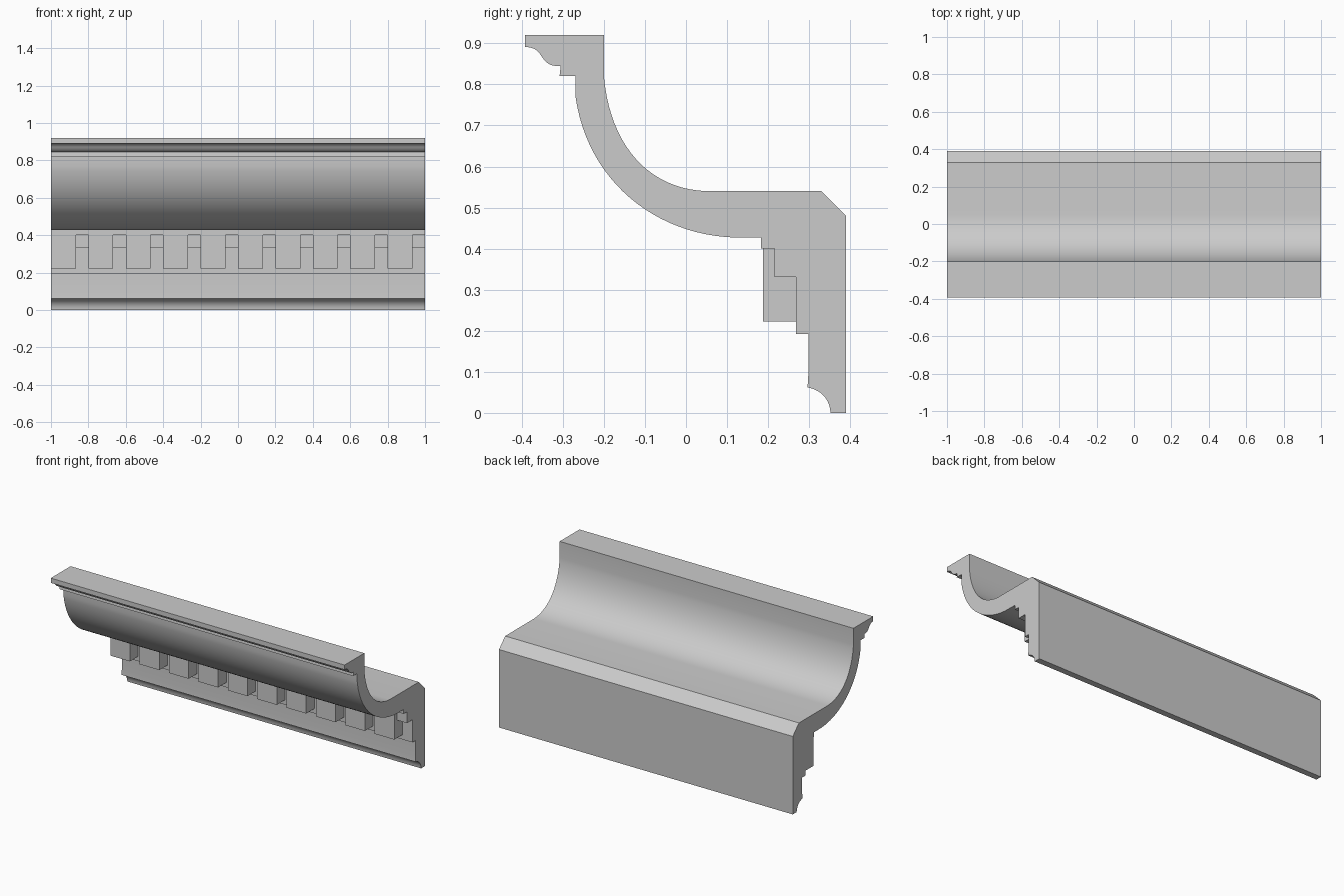
import bpy, bmesh, math
from mathutils import Vector

if "Cube" in bpy.data.objects:
    bpy.data.objects.remove(bpy.data.objects["Cube"])


def curve(a, b, c, d, n=16):
    """Points along a cubic curve in the (y, z) plane."""
    pts = []
    for i in range(n + 1):
        t = i / n
        s = 1 - t
        pts.append(tuple(s**3 * a[k] + 3 * s * s * t * b[k] + 3 * s * t * t * c[k] + t**3 * d[k]
                         for k in (0, 1)))
    return pts


def extrude_profile(name, profile, spans):
    """Sweep a closed (y, z) profile along x, once for each (x0, x1) span."""
    bm = bmesh.new()
    for x0, x1 in spans:
        face = bm.faces.new([bm.verts.new((x0, y, z)) for y, z in profile])
        res = bmesh.ops.extrude_face_region(bm, geom=[face])
        moved = [g for g in res["geom"] if isinstance(g, bmesh.types.BMVert)]
        bmesh.ops.translate(bm, verts=moved, vec=Vector((x1 - x0, 0, 0)))
    # keep both end caps
    bmesh.ops.holes_fill(bm, edges=[e for e in bm.edges if e.is_boundary], sides=0)
    bmesh.ops.recalc_face_normals(bm, faces=bm.faces)
    me = bpy.data.meshes.new(name)
    bm.to_mesh(me)
    bm.free()
    ob = bpy.data.objects.new(name, me)
    bpy.context.collection.objects.link(ob)
    bpy.ops.object.select_all(action='DESELECT')
    ob.select_set(True)
    bpy.context.view_layer.objects.active = ob
    bpy.ops.object.shade_smooth_by_angle(angle=math.radians(25))
    return ob


# Cornice body: top lip, back cove, wall face
profile = [(-0.392, 0.92), (-0.2, 0.92)]
profile += curve((-0.2, 0.82), (-0.185, 0.65), (-0.09, 0.545), (0.05, 0.54), 20)
profile += [(0.33, 0.54), (0.39, 0.48), (0.39, 0)]
# bottom cavetto
profile += curve((0.352, 0), (0.35, 0.035), (0.328, 0.056), (0.296, 0.062), 10)
# stepped fillets behind the dentils
profile += [(0.298, 0.095), (0.298, 0.192), (0.268, 0.192), (0.268, 0.331),
            (0.215, 0.331), (0.215, 0.4), (0.183, 0.4), (0.183, 0.427)]
# large front cove
profile += curve((0.12, 0.427), (-0.075, 0.433), (-0.24, 0.565), (-0.269, 0.77), 24)
# small ogee under the lip
profile += [(-0.269, 0.82), (-0.308, 0.82), (-0.305, 0.845)]
profile += curve((-0.315, 0.845), (-0.335, 0.845), (-0.345, 0.858), (-0.353, 0.87), 8)
profile += curve((-0.353, 0.87), (-0.36, 0.882), (-0.37, 0.891), (-0.392, 0.891), 8)[1:]
extrude_profile("cornice_body", profile, [(-1, 1)])

# Row of dentil blocks notched around the steps
dentil = [(0.187, 0.222), (0.268, 0.222), (0.268, 0.331),
          (0.215, 0.331), (0.215, 0.4), (0.187, 0.4)]
extrude_profile("dentils", dentil, [(-1 + 0.2 * i, -0.867 + 0.2 * i) for i in range(10)])
